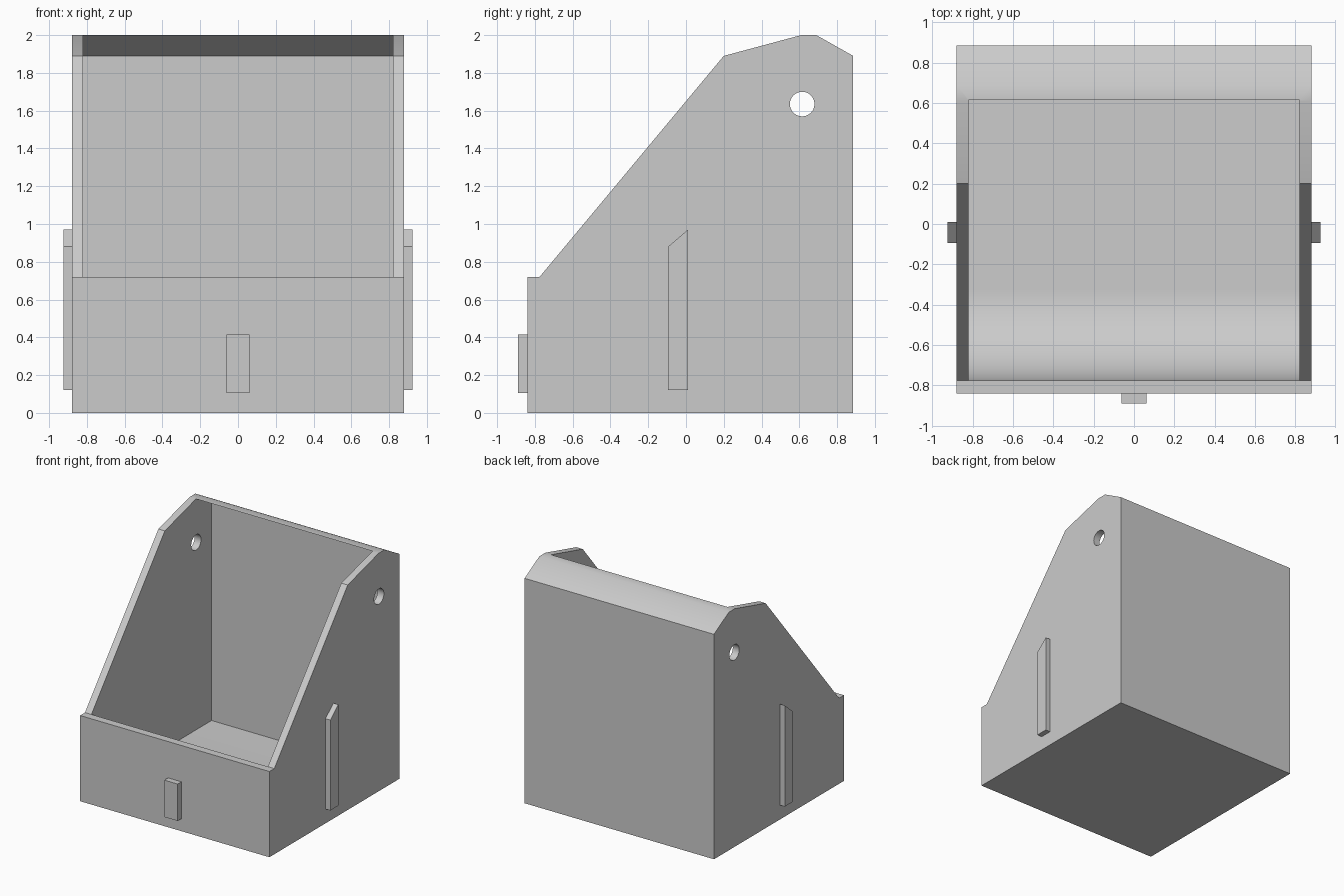
import bpy, bmesh, math
from mathutils import Vector

if "Cube" in bpy.data.objects:
    bpy.data.objects.remove(bpy.data.objects["Cube"], do_unlink=True)

grey = bpy.data.materials.new("light grey")
grey.use_nodes = True
grey.diffuse_color = (0.6, 0.6, 0.6, 1)
grey.node_tree.nodes["Principled BSDF"].inputs["Base Color"].default_value = (0.6, 0.6, 0.6, 1)


def prism(name, profile, x0, x1):
    """Extrude a (y, z) profile along x."""
    bm = bmesh.new()
    face = bm.faces.new([bm.verts.new((x0, y, z)) for y, z in profile])
    out = bmesh.ops.extrude_face_region(bm, geom=[face])
    moved = [v for v in out["geom"] if isinstance(v, bmesh.types.BMVert)]
    bmesh.ops.translate(bm, verts=moved, vec=Vector((x1 - x0, 0, 0)))
    bmesh.ops.recalc_face_normals(bm, faces=bm.faces)
    mesh = bpy.data.meshes.new(name)
    bm.to_mesh(mesh)
    bm.free()
    mesh.materials.append(grey)
    obj = bpy.data.objects.new(name, mesh)
    bpy.context.collection.objects.link(obj)
    return obj


def arc(cy, cz, r, start, end, steps):
    angles = [math.radians(start + (end - start) * i / steps) for i in range(steps + 1)]
    return [(cy + r * math.cos(a), cz + r * math.sin(a)) for a in angles]


def activate(obj):
    bpy.ops.object.select_all(action="DESELECT")
    obj.select_set(True)
    bpy.context.view_layer.objects.active = obj


def cut(target, cutter):
    mod = target.modifiers.new("cut", "BOOLEAN")
    mod.operation, mod.solver, mod.object = "DIFFERENCE", "EXACT", cutter
    activate(target)
    bpy.ops.object.modifier_apply(modifier=mod.name)
    bpy.data.objects.remove(cutter, do_unlink=True)


# Bin body with sloping sides and a hooded back
body = prism("bin_body", [(-0.84, 0), (0.885, 0), (0.885, 1.89), (0.69, 2), (0.61, 2),
                          (0.2, 1.89), (-0.775, 0.72), (-0.84, 0.72)], -0.88, 0.88)

# Hollow inside: scooped front, overhanging lip at the back
scoop = arc(-0.325, 0.51, 0.45, 180, 270, 24)
cut(body, prism("cavity_cutter", scoop + [(0.82, 0.06), (0.82, 1.89), (0.615, 2),
                                          (0.429, 2.1), (-0.775, 2.1)], -0.82, 0.82))

# Round hole through both sides
cut(body, prism("hole_cutter", arc(0.615, 1.635, 0.065, 0, 352.5, 47), -1.2, 1.2))
activate(body)
bpy.ops.object.shade_smooth_by_angle(angle=math.radians(30))

# Side ribs with slanted tops
for side, s in (("left", 1), ("right", -1)):
    prism(side + "_rib", [(-0.095, 0.12), (0.01, 0.12), (0.01, 0.97), (-0.095, 0.88)],
          s * 0.88, s * 0.925)

# Front tab
prism("front_tab", [(-0.89, 0.105), (-0.84, 0.105), (-0.84, 0.415), (-0.89, 0.415)], -0.062, 0.062)
